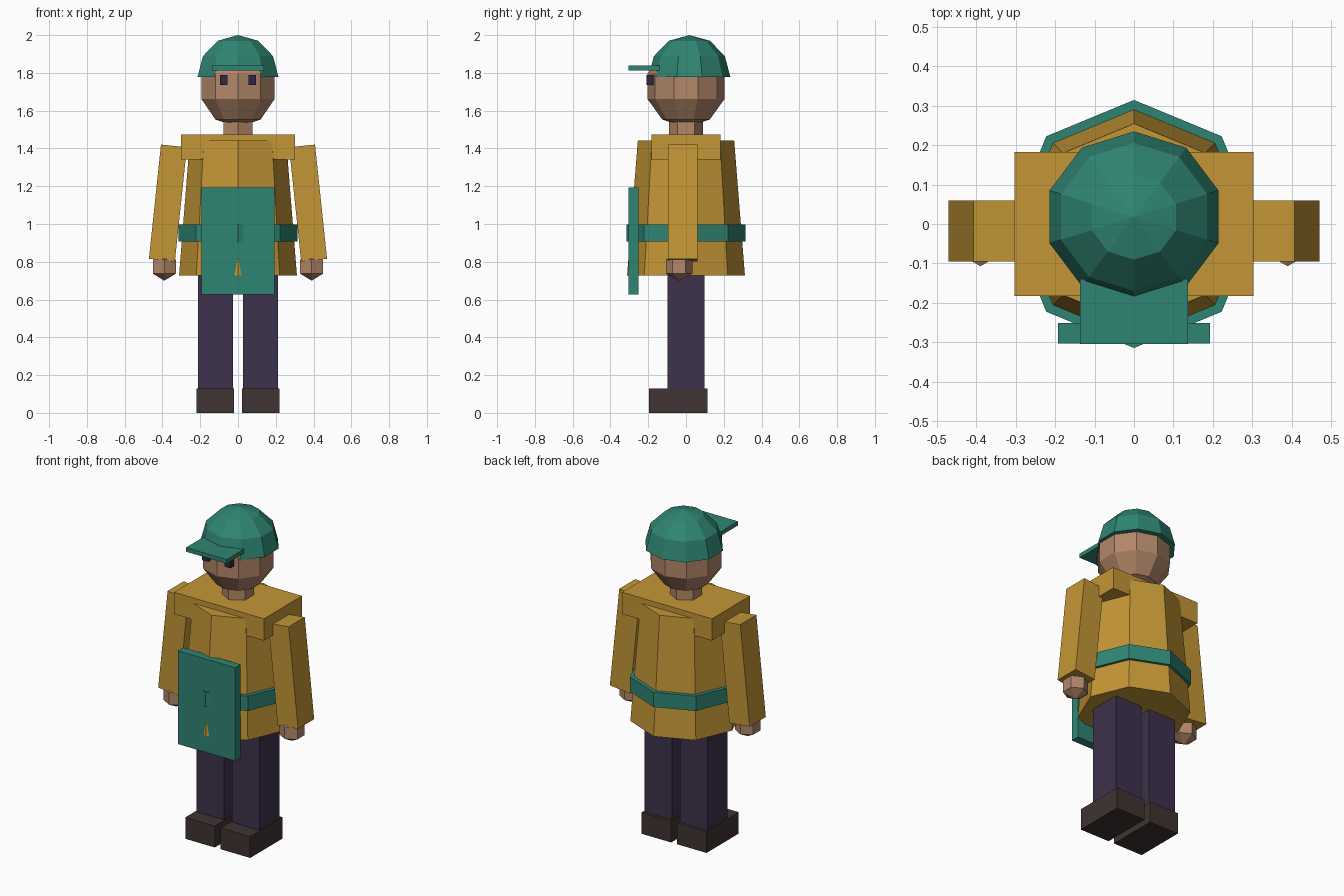
import bpy, bmesh, math
from mathutils import Matrix

if "Cube" in bpy.data.objects:
    bpy.data.objects.remove(bpy.data.objects["Cube"])


def material(name, r, g, b):
    """Flat material from 0-255 sRGB values."""
    m = bpy.data.materials.new(name)
    m.diffuse_color = [((c / 255 + 0.055) / 1.055) ** 2.4 for c in (r, g, b)] + [1]
    m.use_nodes = True
    m.node_tree.nodes["Principled BSDF"].inputs["Base Color"].default_value = m.diffuse_color
    return m


GREEN = material("teal_green", 47, 133, 115)
OCHRE = material("ochre_cloth", 196, 150, 54)
SKIN = material("skin", 178, 135, 105)
TROUSER = material("dark_purple", 61, 50, 77)
LEATHER = material("dark_leather", 62, 51, 50)
EYE = material("eye_dark", 45, 39, 62)


def finish(name, bm, mat):
    bmesh.ops.recalc_face_normals(bm, faces=bm.faces)
    me = bpy.data.meshes.new(name)
    bm.to_mesh(me)
    bm.free()
    me.materials.append(mat)
    ob = bpy.data.objects.new(name, me)
    bpy.context.collection.objects.link(ob)
    return ob


def box(name, mat, x, y, z, tilt=0):
    """Box from (min, max) ranges, optionally tilted about its own y axis."""
    bm = bmesh.new()
    mid = [(a + b) / 2 for a, b in (x, y, z)]
    size = [b - a for a, b in (x, y, z)]
    bmesh.ops.create_cube(bm, size=1, matrix=Matrix.Translation(mid)
                          @ Matrix.Rotation(tilt, 4, 'Y') @ Matrix.Diagonal(size + [1]))
    return finish(name, bm, mat)


def lathe(name, mat, sides, profile, center=(0, 0), stretch=(1, 1)):
    """Stack of polygon rings (radius, z), one corner facing the front; radius 0 is a tip."""
    bm = bmesh.new()
    rings = []
    for r, z in profile:
        angles = [0] if r == 0 else [2 * math.pi * i / sides for i in range(sides)]
        rings.append([bm.verts.new((center[0] + stretch[0] * r * math.sin(a),
                                    center[1] - stretch[1] * r * math.cos(a), z)) for a in angles])
    for lo, hi in zip(rings, rings[1:]):
        for i in range(sides):
            j = (i + 1) % sides
            if len(lo) == 1:
                bm.faces.new((lo[0], hi[j], hi[i]))
            elif len(hi) == 1:
                bm.faces.new((lo[i], lo[j], hi[0]))
            else:
                bm.faces.new((lo[i], lo[j], hi[j], hi[i]))
    for ring in (rings[0], rings[-1]):
        if len(ring) > 1:
            bm.faces.new(ring)
    return finish(name, bm, mat)


def ball(r, rz, cz, steps, first=0):
    """Sphere profile from bottom to top, starting at a given ring."""
    out = []
    for i in range(first, steps + 1):
        a = math.pi * i / steps
        out.append((0 if i in (0, steps) else r * math.sin(a), cz - rz * math.cos(a)))
    return out


# Head, neck and cap
lathe("head", SKIN, 10, ball(0.2145, 0.217, 1.729, 5))
lathe("neck", SKIN, 6, [(0.09, 1.42), (0.09, 1.55)])
lathe("cap", GREEN, 10, ball(0.2255, 0.223, 1.777, 6, first=3),
      center=(0, 0.018), stretch=(1, 0.963))
box("cap_brim", GREEN, (-0.137, 0.137), (-0.305, -0.14), (1.813, 1.838))

# Smock, yoke, belt and apron
lathe("smock", OCHRE, 8, [(0.312, 0.727), (0.255, 1.443)])
box("shoulder_yoke", OCHRE, (-0.303, 0.303), (-0.183, 0.183), (1.342, 1.475))
lathe("belt", GREEN, 8, [(0.315, 0.907), (0.315, 0.997)])
box("apron", GREEN, (-0.193, 0.193), (-0.304, -0.252), (0.626, 1.194))

# Paired parts
for side, s in (("left", -1), ("right", 1)):
    def span(a, b):
        return (a, b) if s > 0 else (-b, -a)
    box(side + "_eye", EYE, span(0.055, 0.095), (-0.21, -0.165), (1.737, 1.788))
    box(side + "_sleeve", OCHRE, span(0.302, 0.440), (-0.095, 0.06), (0.807, 1.415),
        tilt=-s * math.radians(6))
    lathe(side + "_hand", SKIN, 6, ball(0.081, 0.074, 0.774, 3), center=(s * 0.39, -0.037))
    box(side + "_leg", TROUSER, span(0.027, 0.212), (-0.098, 0.098), (0.12, 0.8))
    box(side + "_shoe", LEATHER, span(0.02, 0.219), (-0.195, 0.115), (0, 0.13))
